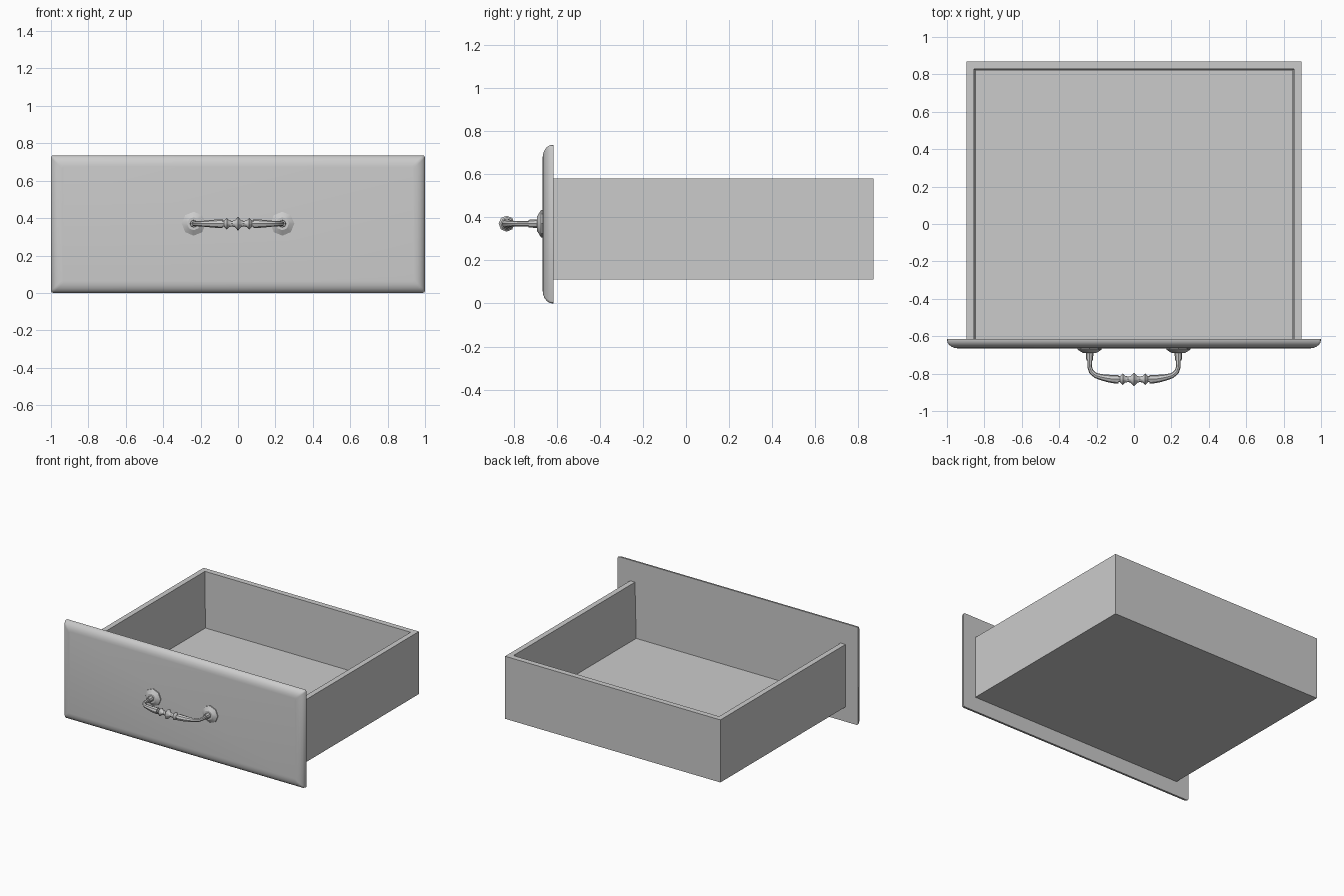
import bpy, bmesh, math
from mathutils import Vector

default = bpy.data.objects.get("Cube")
if default:
    bpy.data.objects.remove(default)

grey = bpy.data.materials.new("plain_grey")
grey.use_nodes = True
grey.diffuse_color = (0.6, 0.6, 0.6, 1)
grey.node_tree.nodes["Principled BSDF"].inputs["Base Color"].default_value = (0.6, 0.6, 0.6, 1)


def finish(name, bm, smooth=None):
    """Turn a bmesh into a named grey object."""
    mesh = bpy.data.meshes.new(name)
    bm.to_mesh(mesh)
    bm.free()
    mesh.materials.append(grey)
    obj = bpy.data.objects.new(name, mesh)
    bpy.context.collection.objects.link(obj)
    if smooth:
        bpy.ops.object.select_all(action='DESELECT')
        obj.select_set(True)
        bpy.context.view_layer.objects.active = obj
        bpy.ops.object.shade_smooth_by_angle(angle=math.radians(smooth))
    return obj


def loft(name, rings, smooth):
    """Skin closed rings of points and cap both ends."""
    bm = bmesh.new()
    loops = [[bm.verts.new(p) for p in ring] for ring in rings]
    for a, b in zip(loops, loops[1:]):
        for i in range(len(a)):
            j = (i + 1) % len(a)
            bm.faces.new((a[i], a[j], b[j], b[i]))
    bm.faces.new(loops[0])
    bm.faces.new(loops[-1])
    bmesh.ops.recalc_face_normals(bm, faces=bm.faces)
    return finish(name, bm, smooth)


def sweep(name, path, z, sides=8, smooth=40):
    """Sweep a round section along (x, y, radius) points in a level plane."""
    pts = [Vector((x, y, z)) for x, y, r in path]
    rings = []
    for i, p in enumerate(pts):
        t = (pts[min(i + 1, len(pts) - 1)] - pts[max(i - 1, 0)]).normalized()
        side = Vector((-t.y, t.x, 0))
        angles = [math.tau * k / sides for k in range(sides)]
        rings.append([p + path[i][2] * (side * math.cos(a) + Vector((0, 0, math.sin(a))))
                      for a in angles])
    return loft(name, rings, smooth)


# Front panel with a rounded border and slightly clipped corners
HALF_H, BACK = 0.368, -0.615


def panel_ring(y, inset, clip=0.012):
    w, h = 1 - inset, HALF_H - inset
    quarter = [(w, h - clip), (w - clip * 0.3, h - clip * 0.3), (w - clip, h)]
    corners = quarter + [(-x, z) for x, z in reversed(quarter)]
    corners += [(-x, -z) for x, z in corners]
    return [(x, y, z + HALF_H) for x, z in corners]


border = [(BACK, 0)]
for k in range(6):
    a = math.pi / 2 * k / 5
    border.append((BACK - 0.004 - 0.046 * math.sin(a), 0.06 * (1 - math.cos(a))))
loft("front_panel", [panel_ring(y, inset) for y, inset in border], 40)


# Tray: side and back walls that thicken a little downwards, floor inside
def tray_ring(bm, half, back, z):
    return [bm.verts.new(p) for p in ((half, BACK, z), (half, back, z),
                                      (-half, back, z), (-half, BACK, z))]


bm = bmesh.new()
rings = [tray_ring(bm, *r) for r in ((0.895, 0.87, 0.11), (0.895, 0.87, 0.58),
                                     (0.855, 0.828, 0.58), (0.845, 0.82, 0.16))]
for a, b in zip(rings, rings[1:]):
    for i in range(3):
        bm.faces.new((a[i], a[i + 1], b[i + 1], b[i]))
bm.faces.new(reversed(rings[0]))
bm.faces.new(rings[-1])
finish("drawer_tray", bm)

# Handle: rosettes, sockets and a turned bar
HANDLE_Z, POST = 0.37, 0.237
for name, x in (("left", POST), ("right", -POST)):
    sweep(name + "_rosette", [(x, -0.66, 0.064), (x, -0.672, 0.064), (x, -0.69, 0.035)],
          HANDLE_Z, smooth=30)
    sweep(name + "_socket", [(x, -0.685, 0.02), (x, -0.73, 0.018)], HANDLE_Z)

half = [(POST, -0.72, 0.012), (POST, -0.765, 0.012), (0.228, -0.79, 0.013),
        (0.205, -0.81, 0.014), (0.17, -0.82, 0.017), (0.13, -0.827, 0.021),
        (0.092, -0.83, 0.024), (0.084, -0.83, 0.024), (0.082, -0.83, 0.016),
        (0.074, -0.83, 0.016), (0.06, -0.83, 0.03), (0.046, -0.83, 0.017),
        (0.03, -0.83, 0.015), (0.017, -0.83, 0.018)]
middle = [(0, -0.832, 0.037)]
sweep("handle_bar", half + middle + [(-x, y, r) for x, y, r in reversed(half)], HANDLE_Z)
